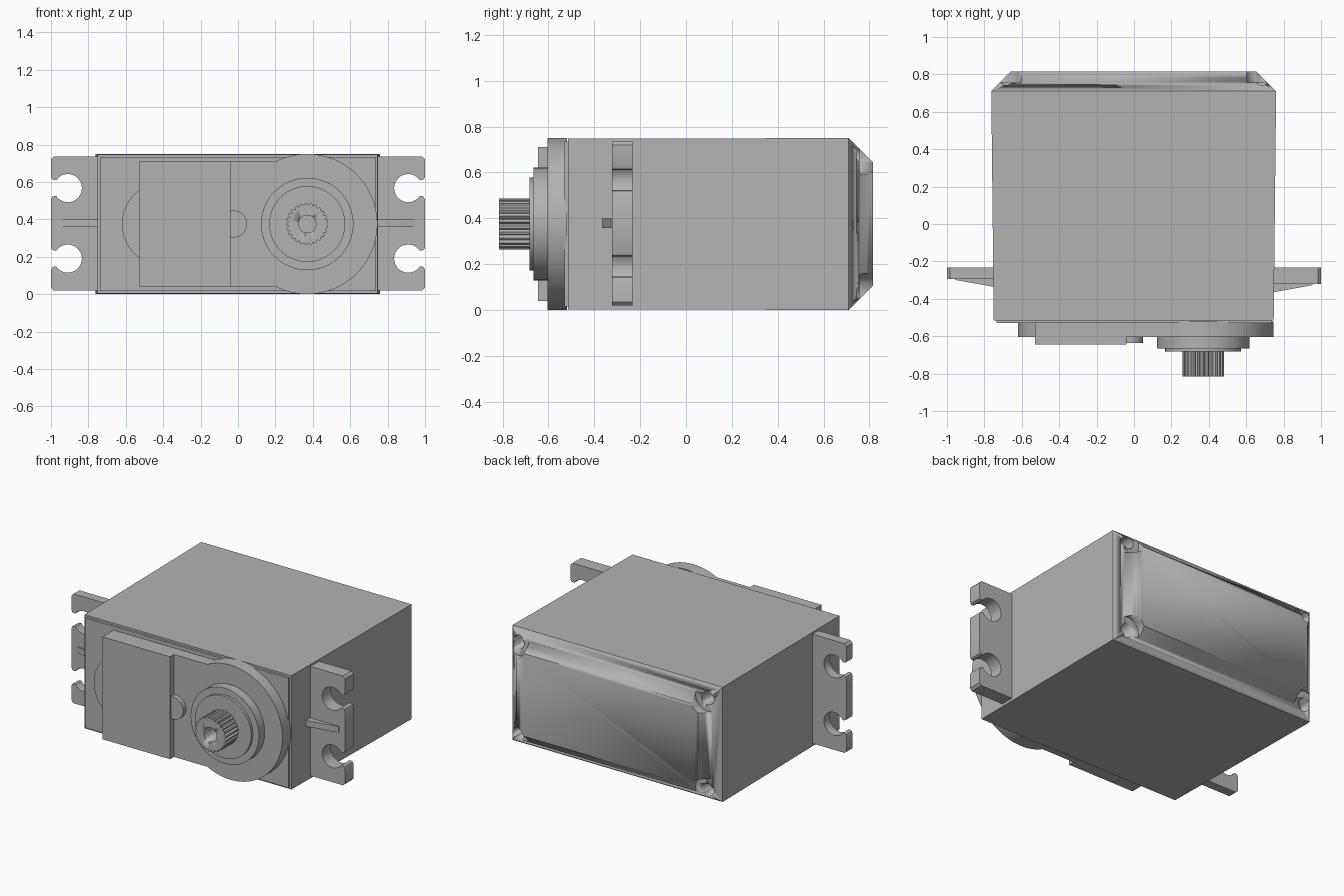
import bpy, bmesh
from math import cos, sin, pi, radians, asin

if "Cube" in bpy.data.objects:
    bpy.data.objects.remove(bpy.data.objects["Cube"], do_unlink=True)

grey = bpy.data.materials.new("plastic_grey")
grey.use_nodes = True
COLOUR = (0.45, 0.45, 0.45, 1)
grey.diffuse_color = COLOUR
grey.node_tree.nodes["Principled BSDF"].inputs["Base Color"].default_value = COLOUR


def arc(cx, cz, r, a0, a1, n):
    return [(cx + r * cos(radians(a0 + (a1 - a0) * i / n)),
             cz + r * sin(radians(a0 + (a1 - a0) * i / n))) for i in range(n + 1)]


def circle(cx, cz, r, n=64):
    return arc(cx, cz, r, 0, 360, n)[:-1]


def loft(name, rings):
    """Join matching closed outlines, given as (y, points) pairs, and cap both ends."""
    bm = bmesh.new()
    loops = [[bm.verts.new((x, y, z)) for x, z in pts] for y, pts in rings]
    n = len(loops[0])
    for a, b in zip(loops, loops[1:]):
        for i in range(n):
            j = (i + 1) % n
            bm.faces.new((a[i], a[j], b[j], b[i]))
    bm.faces.new(loops[0])
    bm.faces.new(loops[-1])
    bmesh.ops.recalc_face_normals(bm, faces=bm.faces)
    mesh = bpy.data.meshes.new(name)
    bm.to_mesh(mesh)
    bm.free()
    mesh.materials.append(grey)
    ob = bpy.data.objects.new(name, mesh)
    bpy.context.collection.objects.link(ob)
    bpy.ops.object.select_all(action='DESELECT')
    ob.select_set(True)
    bpy.context.view_layer.objects.active = ob
    bpy.ops.object.shade_smooth_by_angle(angle=radians(25))
    return ob


def prism(name, pts, y0, y1):
    return loft(name, [(y0, pts), (y1, pts)])


def cut(target, cutter):
    mod = target.modifiers.new("cut", 'BOOLEAN')
    mod.operation = 'DIFFERENCE'
    mod.solver = 'EXACT'
    mod.object = cutter
    bpy.context.view_layer.objects.active = target
    bpy.ops.object.modifier_apply(modifier=mod.name)
    bpy.data.objects.remove(cutter, do_unlink=True)


def rect(x0, x1, z0, z1):
    return [(x0, z0), (x1, z0), (x1, z1), (x0, z1)]


MID = 0.375      # height of the centre line
SHAFT = 0.37     # x of the output shaft

# Tapered case with a chamfered back
case = loft("case", [(-0.515, rect(-0.75, 0.747, 0.003, 0.747)),
                     (0.71, rect(-0.763, 0.76, 0, 0.75)),
                     (0.815, rect(-0.658, 0.655, 0.105, 0.645))])

# Screw recesses in the four back corners
for sx in (-1, 1):
    for sz in (-1, 1):
        x, z = sx * 0.685, MID + sz * 0.3
        cut(case, prism("recess_cutter", circle(x, z, 0.085, 40), 0.757, 0.9))
        cut(case, prism("screw_hole_cutter", circle(x, z, 0.042, 32), 0.6, 0.9))

# Front plate and the raised gear cover
prism("front_plate", rect(-0.735, 0.735, 0.016, 0.734), -0.53, -0.51)
edge = 180 - math_angle if (math_angle := asin(0.335 / 0.375) * 180 / pi) else 0
prism("gear_cover", [(-0.5, 0.71), (-0.5, 0.04)]
      + arc(SHAFT, MID, 0.375, edge - 360 + 2 * (180 - edge), edge, 80), -0.605, -0.52)
prism("cover_round_end", arc(-0.395, MID, 0.225, 90, 270, 32), -0.605, -0.52)
prism("cover_block", rect(-0.53, -0.04, 0.04, 0.71), -0.645, -0.52)
prism("cover_tab", [(-0.05, MID - 0.073)]
      + arc(-0.025, MID, 0.073, -90, 90, 24) + [(-0.05, MID + 0.073)], -0.635, -0.6)

# Shaft bearing rings
prism("bearing_ring", circle(SHAFT, MID, 0.247, 72), -0.665, -0.6)
prism("bearing_collar", circle(SHAFT, MID, 0.203, 72), -0.683, -0.66)

# Splined output shaft with a screw hole
TEETH = 25
spline = []
for t in range(TEETH):
    for frac, r in ((0, 0.1), (0.3, 0.112), (0.7, 0.112)):
        a = 2 * pi * (t + frac) / TEETH
        spline.append((SHAFT + r * cos(a), MID + r * sin(a)))
shaft = prism("output_shaft", spline, -0.815, -0.67)
cut(shaft, prism("shaft_hole_cutter", circle(SHAFT, MID, 0.047, 32), -0.9, -0.7))


# Mounting ears with two open screw notches and a tapered rib
def notch(cz):
    half = 0.043
    a = asin(half / 0.075) * 180 / pi
    lip = [(1, cz - half - 0.018), (0.994, cz - half - 0.005), (0.984, cz - half)]
    return lip + arc(0.91, cz, 0.075, -a, a - 360, 40) + [(x, 2 * cz - z) for x, z in lip[::-1]]


outline = ([(0.74, 0.02), (0.985, 0.02), (1, 0.035)] + notch(0.19) + notch(0.567)
           + [(1, 0.72), (0.985, 0.735), (0.74, 0.735)])
for side, sx, front in (("left", 1, -0.322), ("right", -1, -0.294)):
    prism(side + "_ear", [(sx * x, z) for x, z in outline], front, -0.233)
    rib = lambda tip: rect(sx * 0.74, sx * tip, 0.358, 0.398)
    loft(side + "_ear_rib", [(front - 0.043, rib(0.745)), (front - 0.005, rib(0.955)),
                             (front + 0.01, rib(0.955))])
